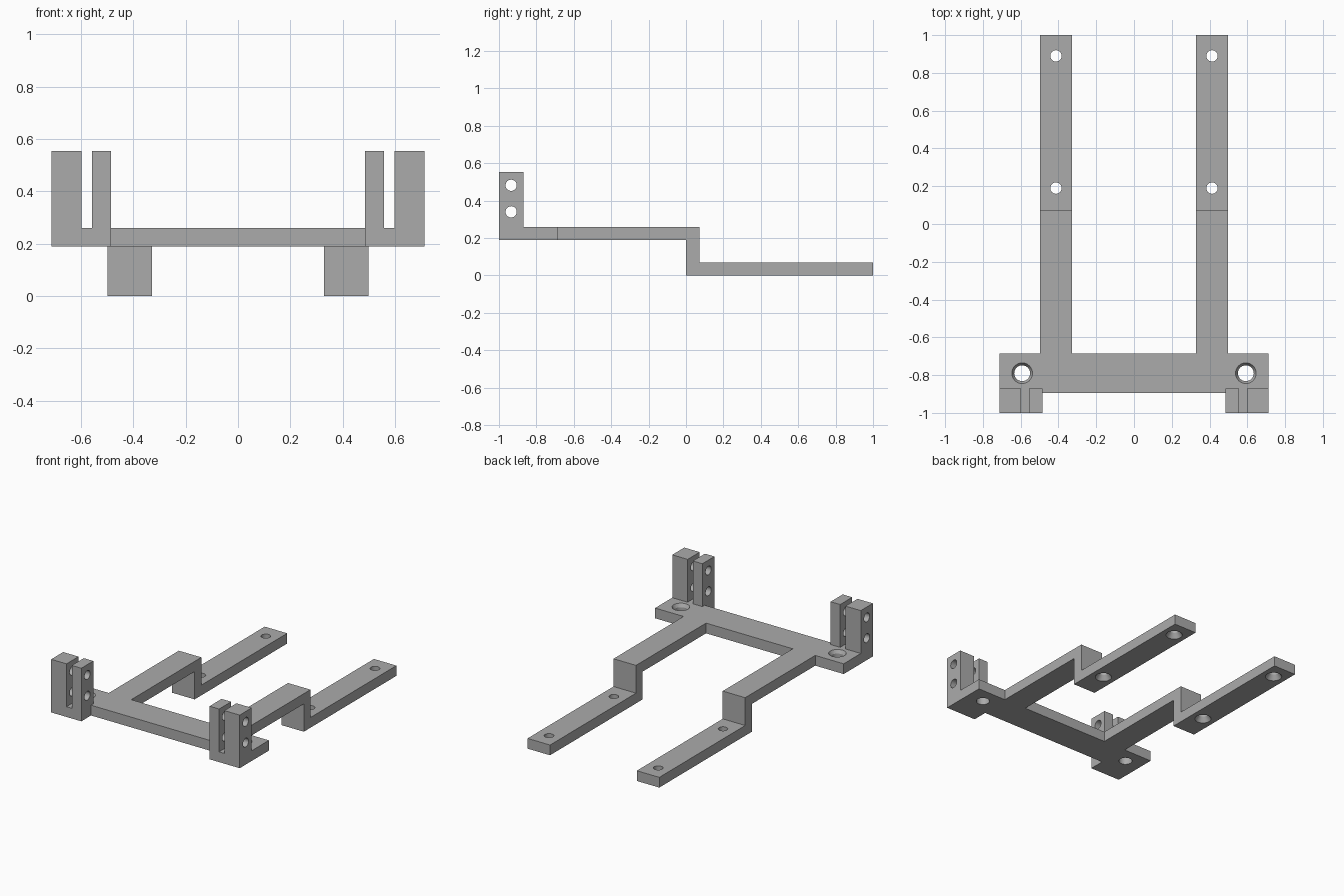
import bpy, bmesh, math
from mathutils import Matrix, Vector

cube = bpy.data.objects.get("Cube")
if cube:
    bpy.data.objects.remove(cube, do_unlink=True)

grey = bpy.data.materials.new("plain grey")
grey.use_nodes = True
colour = (0.41, 0.41, 0.41, 1)
grey.diffuse_color = colour
grey.node_tree.nodes["Principled BSDF"].inputs["Base Color"].default_value = colour


def extrude(name, outline, place, start, end):
    """Extrude an outline; place(a, b, d) maps profile and depth to space."""
    bm = bmesh.new()
    face = bm.faces.new([bm.verts.new(place(a, b, start)) for a, b in outline])
    shift = Vector(place(0, 0, end)) - Vector(place(0, 0, start))
    moved = bmesh.ops.extrude_face_region(bm, geom=[face])["geom"]
    bmesh.ops.translate(bm, vec=shift,
                        verts=[v for v in moved if isinstance(v, bmesh.types.BMVert)])
    bmesh.ops.recalc_face_normals(bm, faces=bm.faces)
    return finish(name, bm)


def finish(name, bm):
    mesh = bpy.data.meshes.new(name)
    bm.to_mesh(mesh)
    bm.free()
    mesh.materials.append(grey)
    obj = bpy.data.objects.new(name, mesh)
    bpy.context.collection.objects.link(obj)
    return obj


def apply(obj, mod):
    bpy.context.view_layer.objects.active = obj
    bpy.ops.object.modifier_apply(modifier=mod.name)


def drill(obj, centre, r_low, r_high, length, axis="Z"):
    """Cut a straight or tapered round hole."""
    bm = bmesh.new()
    turn = Matrix.Rotation(math.pi / 2, 4, "Y") if axis == "X" else Matrix()
    bmesh.ops.create_cone(bm, cap_ends=True, segments=32, radius1=r_low, radius2=r_high,
                          depth=length, matrix=Matrix.Translation(centre) @ turn)
    cutter = finish("hole_cutter", bm)
    cutter.hide_render = True
    mod = obj.modifiers.new("hole", "BOOLEAN")
    mod.operation, mod.solver, mod.object = "DIFFERENCE", "EXACT", cutter
    apply(obj, mod)
    bpy.data.objects.remove(cutter, do_unlink=True)


def mirror(obj):
    apply(obj, obj.modifiers.new("mirror", "MIRROR"))


# Crossbar with wider front edge between the clamps
LOW, HIGH = 0.19, 0.26
half = [(0.485, -0.895), (0.485, -0.87), (0.713, -0.87), (0.713, -0.685)]
outline = half + [(-x, y) for x, y in reversed(half)]
crossbar = extrude("crossbar", outline, lambda a, b, d: (a, b, d), LOW, HIGH)
for side in (-1, 1):
    drill(crossbar, (side * 0.592, -0.79, 0.22), 0.042, 0.042, 0.2)
    drill(crossbar, (side * 0.592, -0.79, HIGH - 0.01), 0.042, 0.056, 0.024)

# Stepped arms, countersunk from below
arm_profile = [(-0.685, LOW), (0, LOW), (0, 0), (1, 0), (1, 0.07),
               (0.072, 0.07), (0.072, HIGH), (-0.685, HIGH)]
arms = extrude("stepped_arms", arm_profile, lambda a, b, d: (d, a, b), 0.328, 0.498)
for y in (0.19, 0.89):
    drill(arms, (0.413, y, 0.04), 0.03, 0.03, 0.14)
    drill(arms, (0.413, y, 0.015), 0.054, 0.03, 0.036)
mirror(arms)

# Slotted clamps with two cross holes
clamp_profile = [(0.485, LOW), (0.713, LOW), (0.713, 0.553), (0.597, 0.553),
                 (0.597, HIGH), (0.557, HIGH), (0.557, 0.553), (0.485, 0.553)]
clamps = extrude("slotted_clamps", clamp_profile, lambda a, b, d: (a, d, b), -1, -0.87)
for z in (0.34, 0.482):
    drill(clamps, (0.6, -0.935, z), 0.03, 0.03, 0.4, "X")
mirror(clamps)

# Round hole walls stay smooth, all edges stay sharp
for obj in (crossbar, arms, clamps):
    bpy.ops.object.select_all(action="DESELECT")
    obj.select_set(True)
    bpy.context.view_layer.objects.active = obj
    bpy.ops.object.shade_smooth_by_angle(angle=math.radians(25))
